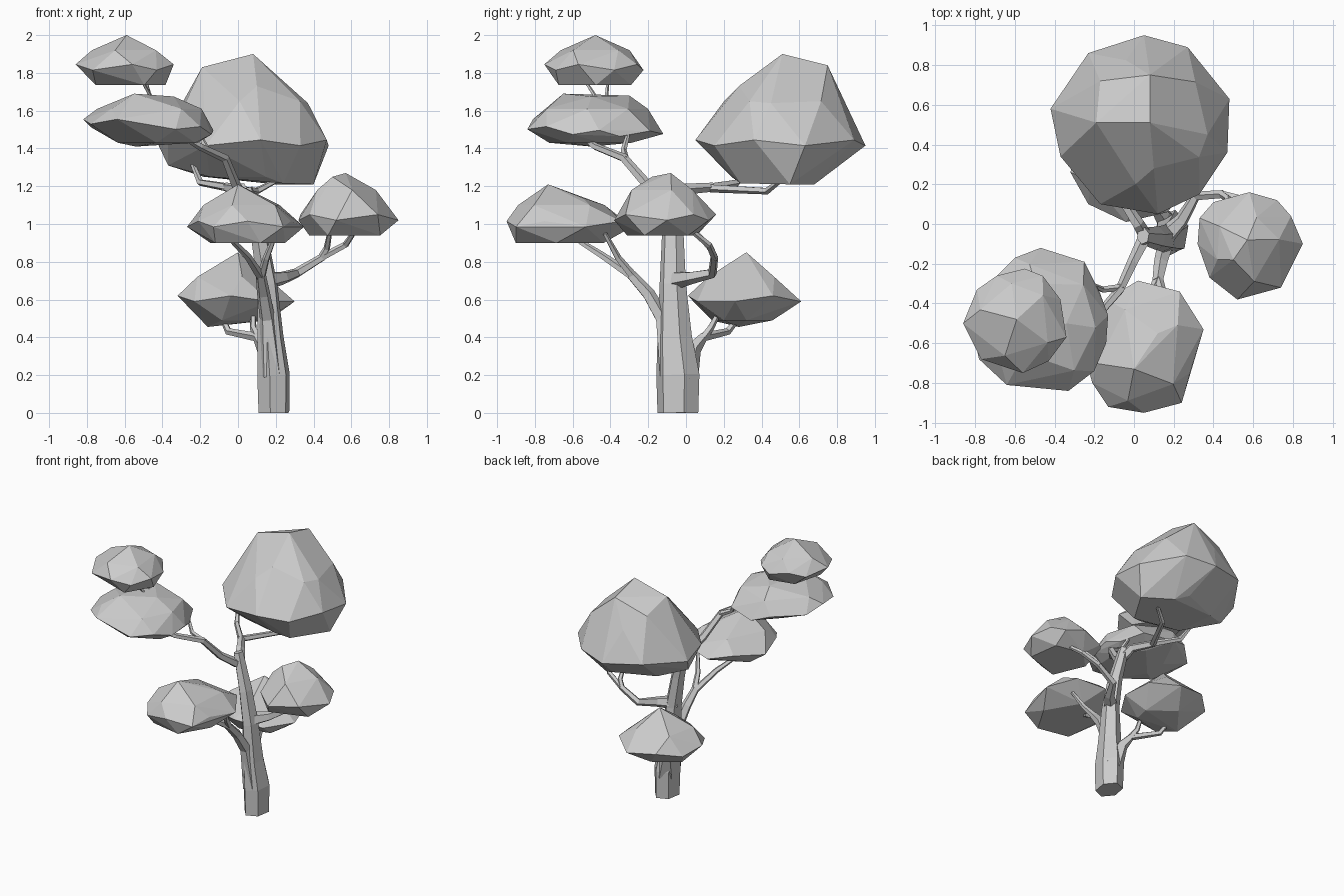
import bpy, bmesh
from math import cos, sin, tau
from mathutils import Vector


def finish(bm, name):
    bmesh.ops.recalc_face_normals(bm, faces=bm.faces)
    mesh = bpy.data.meshes.new(name)
    bm.to_mesh(mesh)
    bm.free()
    ob = bpy.data.objects.new(name, mesh)
    bpy.context.collection.objects.link(ob)


def limb(name, path, sides=5, stretch=1.0):
    """Tapered faceted tube; path holds (x, y, z, radius)."""
    bm = bmesh.new()
    pts = [Vector(p[:3]) for p in path]
    side, rings, last = Vector((1, 0, 0)), [], len(pts) - 1
    for i, p in enumerate(pts):
        d = Vector((0, 0, 0))
        if i > 0:
            d += (p - pts[i - 1]).normalized()
        if i < last:
            d += (pts[i + 1] - p).normalized()
        d.normalize()
        side = (side - d * side.dot(d)).normalized()
        up = d.cross(side)
        r = path[i][3]
        rings.append([bm.verts.new(p + side * r * cos(tau * k / sides + 0.3)
                                   + up * r * stretch * sin(tau * k / sides + 0.3))
                      for k in range(sides)])
    for a, b in zip(rings, rings[1:]):
        for k in range(sides):
            bm.faces.new((a[k], a[k - 1], b[k - 1], b[k]))
    bm.faces.new(rings[0])
    bm.faces.new(rings[-1])
    finish(bm, name)


def foliage(name, rim, z, caps, extra, tilt=(0, 0)):
    """Faceted clump: hull of a rim outline, shrunken staggered rings (z, scale, dx, dy)
    and a few extra points."""
    bm = bmesh.new()
    n = len(rim)
    cx = (min(p[0] for p in rim) + max(p[0] for p in rim)) / 2
    cy = (min(p[1] for p in rim) + max(p[1] for p in rim)) / 2
    for i, (x, y) in enumerate(rim):
        wobble = 0.015 if i % 2 else -0.015
        bm.verts.new((x, y, z + tilt[0] * (x - cx) + tilt[1] * (y - cy) + wobble))
    for j, (cz, s, dx, dy) in enumerate(caps):
        for i in range(j % 2, n, 2):
            a, b = rim[i], rim[(i + 1) % n]
            bm.verts.new((cx + dx + s * ((a[0] + b[0]) / 2 - cx),
                          cy + dy + s * ((a[1] + b[1]) / 2 - cy), cz))
    for p in extra:
        bm.verts.new(p)
    bmesh.ops.convex_hull(bm, input=bm.verts[:])
    bmesh.ops.delete(bm, geom=[v for v in bm.verts if not v.link_faces], context='VERTS')
    bmesh.ops.dissolve_limit(bm, angle_limit=0.1, verts=bm.verts[:], edges=bm.edges[:])
    finish(bm, name)


# Trunk
limb("trunk", [(0.19, -0.043, 0, 0.085), (0.188, -0.043, 0.2, 0.09), (0.172, -0.06, 0.4, 0.072),
               (0.155, -0.07, 0.68, 0.055), (0.115, -0.07, 0.92, 0.046),
               (0.045, -0.06, 1.19, 0.033)], 6, 1.3)

# Front branch and its fork
limb("front_branch", [(0.18, -0.08, 0.2, 0.07), (0.155, -0.125, 0.5, 0.042),
                      (0.135, -0.2, 0.63, 0.036), (0.12, -0.29, 0.73, 0.028)])
limb("front_twig_left", [(0.12, -0.28, 0.72, 0.025), (0.05, -0.44, 0.83, 0.02), (-0.07, -0.63, 0.95, 0.012)])
limb("front_twig_right", [(0.12, -0.27, 0.71, 0.025), (0.15, -0.36, 0.82, 0.019), (0.2, -0.43, 0.95, 0.012)])

# Right branch and its fork
limb("right_branch", [(0.14, -0.08, 0.7, 0.055), (0.24, 0.02, 0.715, 0.036),
                      (0.31, 0.14, 0.74, 0.027), (0.45, 0.15, 0.825, 0.021)])
limb("right_twig_inner", [(0.44, 0.15, 0.82, 0.02), (0.47, 0.13, 0.87, 0.018), (0.49, 0.03, 0.98, 0.012)])
limb("right_twig_outer", [(0.44, 0.15, 0.82, 0.02), (0.57, 0.12, 0.89, 0.018), (0.63, 0.01, 0.98, 0.012)])

# Low rear branch and its fork
limb("rear_branch", [(0.185, -0.01, 0.17, 0.075), (0.14, 0.04, 0.34, 0.042), (0.1, 0.09, 0.4, 0.026),
                     (-0.05, 0.22, 0.43, 0.02), (-0.11, 0.32, 0.56, 0.012)])
limb("rear_twig", [(0.12, 0.07, 0.37, 0.024), (0.08, 0.13, 0.45, 0.019), (0.08, 0.19, 0.56, 0.012)])

# Upper left branch with twigs
limb("upper_left_branch", [(0.05, -0.08, 1.11, 0.035), (-0.01, -0.2, 1.2, 0.028),
                           (-0.07, -0.33, 1.35, 0.024), (-0.2, -0.48, 1.41, 0.02),
                           (-0.32, -0.57, 1.48, 0.012)])
limb("upper_left_twig", [(-0.06, -0.32, 1.34, 0.02), (-0.16, -0.33, 1.39, 0.016), (-0.22, -0.3, 1.5, 0.01)])
limb("top_twig_front", [(-0.44, -0.46, 1.62, 0.012), (-0.47, -0.49, 1.69, 0.01), (-0.52, -0.55, 1.78, 0.008)])
limb("top_twig_rear", [(-0.44, -0.42, 1.62, 0.012), (-0.47, -0.42, 1.69, 0.01), (-0.5, -0.41, 1.8, 0.008)])

# Branch to the big crown and its fork
limb("crown_branch", [(0.06, -0.07, 1.11, 0.038), (0.02, 0.0, 1.185, 0.032), (-0.07, 0.14, 1.195, 0.025)])
limb("crown_twig_left", [(-0.06, 0.12, 1.195, 0.023), (-0.2, 0.27, 1.22, 0.019), (-0.25, 0.37, 1.34, 0.011)])
limb("crown_twig_right", [(-0.06, 0.13, 1.19, 0.023), (0.1, 0.43, 1.175, 0.019), (0.26, 0.54, 1.26, 0.011)])

# Foliage clumps
foliage("big_crown",
        [(0.05, 0.95), (0.27, 0.89), (0.48, 0.63), (0.47, 0.36), (0.33, 0.15), (0.12, 0.05),
         (-0.17, 0.1), (-0.37, 0.34), (-0.42, 0.58), (-0.23, 0.86)], 1.43,
        [(1.25, 0.6, 0, -0.02), (1.65, 0.75, 0.02, 0.02)],
        [(0.08, 0.51, 1.9), (0.08, 0.75, 1.84), (-0.19, 0.51, 1.83), (-0.17, 0.72, 1.75),
         (0.1, 0.28, 1.73), (0.37, 0.45, 1.64), (0.4, 0.55, 1.21), (0.24, 0.29, 1.215),
         (0.2, 0.68, 1.21), (-0.37, 0.5, 1.31)])
foliage("low_rear_clump",
        [(0.3, 0.26), (0.25, 0.46), (0.08, 0.61), (-0.14, 0.57), (-0.28, 0.44), (-0.32, 0.26),
         (-0.23, 0.1), (-0.04, 0.01), (0.17, 0.06)], 0.605,
        [(0.49, 0.6, 0, -0.02), (0.72, 0.7, -0.02, 0)],
        [(0.0, 0.32, 0.85), (-0.16, 0.28, 0.455)])
foliage("right_clump",
        [(0.4, 0.11), (0.58, 0.16), (0.72, 0.12), (0.79, 0.04), (0.85, -0.1), (0.74, -0.32),
         (0.52, -0.38), (0.38, -0.27), (0.32, -0.1), (0.33, 0.03)], 1.035,
        [(0.94, 0.8, 0, -0.03), (1.18, 0.66, -0.01, -0.02)],
        [(0.57, -0.08, 1.27), (0.5, -0.18, 1.25)])
foliage("front_clump",
        [(0.02, -0.285), (0.23, -0.34), (0.35, -0.53), (0.28, -0.75), (0.24, -0.9), (0.05, -0.95),
         (-0.13, -0.92), (-0.21, -0.8), (-0.27, -0.58), (-0.14, -0.38)], 1.0,
        [(0.9, 0.76, 0, -0.05), (1.1, 0.76, -0.01, -0.03)],
        [(0.0, -0.73, 1.21), (0.12, -0.55, 1.14)])
foliage("upper_left_clump",
        [(-0.47, -0.12), (-0.25, -0.19), (-0.17, -0.35), (-0.13, -0.46), (-0.14, -0.6),
         (-0.2, -0.74), (-0.33, -0.84), (-0.64, -0.81), (-0.78, -0.68), (-0.82, -0.5),
         (-0.78, -0.35), (-0.6, -0.17)], 1.51,
        [(1.43, 0.65, 0.05, -0.02), (1.61, 0.83, 0, 0)],
        [(-0.55, -0.65, 1.69), (-0.34, -0.5, 1.675), (-0.5, -0.3, 1.68), (-0.54, -0.5, 1.41)],
        (-0.08, -0.05))
foliage("top_clump",
        [(-0.55, -0.225), (-0.46, -0.26), (-0.37, -0.38), (-0.34, -0.57), (-0.43, -0.69),
         (-0.56, -0.75), (-0.77, -0.68), (-0.86, -0.5), (-0.79, -0.33), (-0.69, -0.26)], 1.83,
        [(1.735, 0.8, 0.02, 0), (1.92, 0.77, 0, 0)],
        [(-0.59, -0.48, 2.0)])
